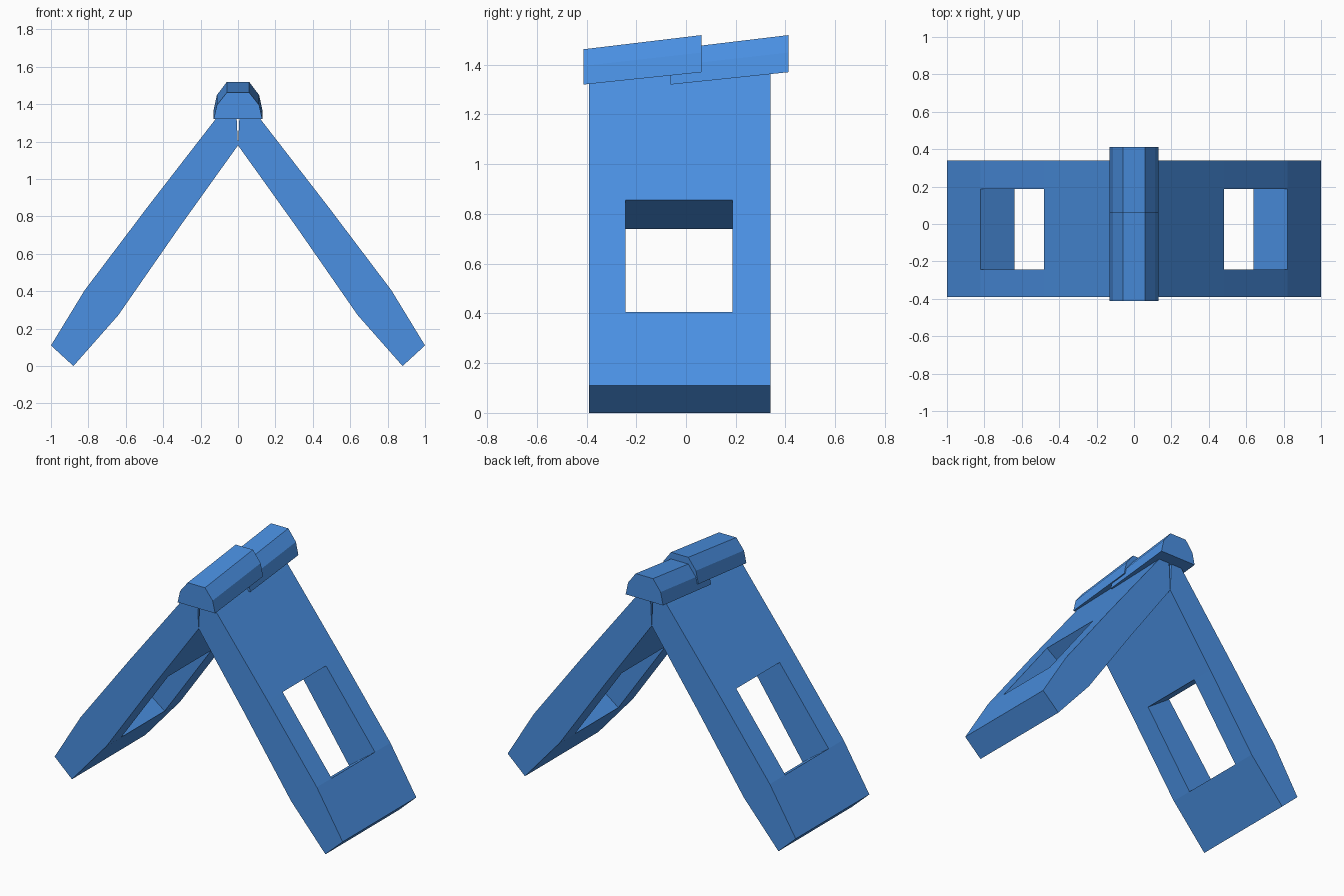
import bpy
import bmesh

cube = bpy.data.objects.get("Cube")
if cube:
    bpy.data.objects.remove(cube)

blue = bpy.data.materials.new("sky_blue")
blue.use_nodes = True
colour = (0.069, 0.279, 0.76, 1)
blue.diffuse_color = colour
blue.node_tree.nodes["Principled BSDF"].inputs["Base Color"].default_value = colour


def finish(name, bm):
    bmesh.ops.recalc_face_normals(bm, faces=bm.faces)
    mesh = bpy.data.meshes.new(name)
    bm.to_mesh(mesh)
    bm.free()
    mesh.materials.append(blue)
    obj = bpy.data.objects.new(name, mesh)
    bpy.context.collection.objects.link(obj)
    return obj


# Roof slope: (outer, inner) points from ridge to eave, and the window strips in y
STATIONS = [((0.073, 1.38), (0.01, 1.38)),
            ((0.12, 1.32), (0.0, 1.18)),
            ((0.48, 0.855), (0.315, 0.74)),
            ((0.82, 0.405), (0.64, 0.272)),
            ((1.0, 0.11), (0.88, 0.0))]
STRIPS = [-0.39, -0.243, 0.187, 0.34]
WINDOW = (2, 1)


def roof_slope(name, side):
    bm = bmesh.new()
    grid = [[[bm.verts.new((side * x, y, z)) for x, z in pair]
             for y in STRIPS] for pair in STATIONS]
    rows, cols = len(STATIONS) - 1, len(STRIPS) - 1
    cells = {(i, j) for i in range(rows) for j in range(cols)} - {WINDOW}
    for i, j in cells:
        corners = [(i, j), (i + 1, j), (i + 1, j + 1), (i, j + 1)]
        # outer and inner skins
        for layer in (0, 1):
            bm.faces.new([grid[a][b][layer] for a, b in corners])
        # walls along open borders and around the window
        neighbours = [(i, j - 1), (i + 1, j), (i, j + 1), (i - 1, j)]
        for k, near in enumerate(neighbours):
            if near not in cells:
                (a, b), (c, d) = corners[k], corners[(k + 1) % 4]
                bm.faces.new([grid[a][b][0], grid[c][d][0],
                              grid[c][d][1], grid[a][b][1]])
    return finish(name, bm)


roof_slope("left_roof_slope", 1)
roof_slope("right_roof_slope", -1)

# Ridge caps: one faceted section, rising towards the back
HALF = [(0.13, 0.0), (0.115, 0.115), (0.06, 0.142)]
HALF[1] = (0.113, 0.075)
SECTION = HALF + [(-x, z) for x, z in reversed(HALF)]


def ridge_cap(name, y0, y1):
    bm = bmesh.new()
    ends = [[bm.verts.new((x, y, base + z * grow)) for x, z in SECTION]
            for y, base, grow in ((y0, 1.32, 1.0), (y1, 1.37, 1.05))]
    for ring in ends:
        bm.faces.new(ring)
    n = len(SECTION)
    for k in range(n):
        m = (k + 1) % n
        bm.faces.new([ends[0][k], ends[0][m], ends[1][m], ends[1][k]])
    return finish(name, bm)


ridge_cap("front_ridge_cap", -0.413, 0.063)
ridge_cap("back_ridge_cap", -0.063, 0.413)
